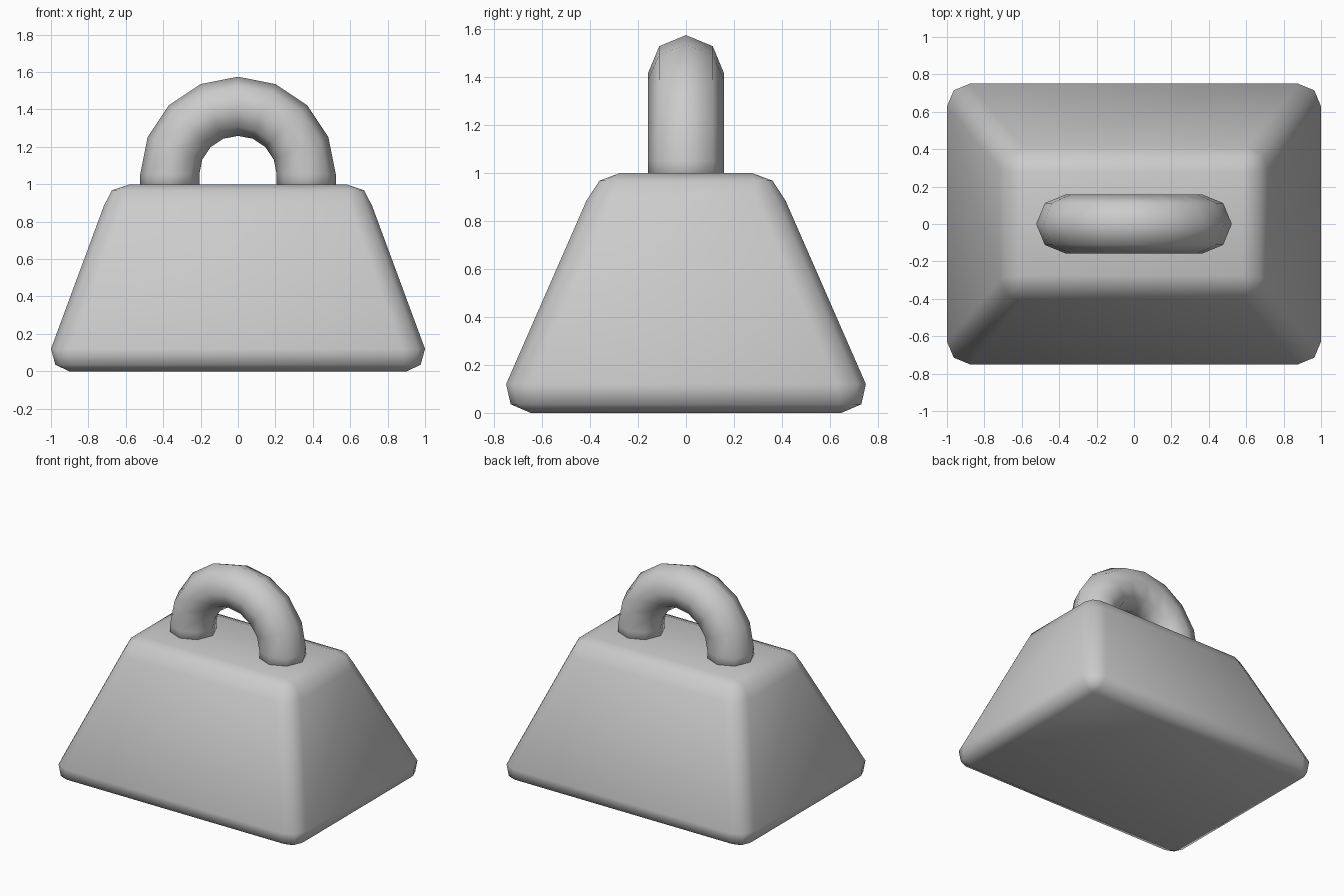
import bpy, bmesh
from math import pi, sin, cos

if "Cube" in bpy.data.objects:
    bpy.data.objects.remove(bpy.data.objects["Cube"])


def loft(name, rings):
    """Skin a stack of equal-length point rings, cap both ends, shade smooth."""
    bm = bmesh.new()
    loops = [[bm.verts.new(p) for p in ring] for ring in rings]
    n = len(loops[0])
    for a, b in zip(loops, loops[1:]):
        for i in range(n):
            j = (i + 1) % n
            bm.faces.new((a[i], a[j], b[j], b[i]))
    bm.faces.new(loops[0])
    bm.faces.new(loops[-1])
    # collapse the points that share a place on square-cornered rings
    bmesh.ops.remove_doubles(bm, verts=bm.verts[:], dist=1e-4)
    bmesh.ops.recalc_face_normals(bm, faces=bm.faces[:])
    for f in bm.faces:
        f.smooth = True
    mesh = bpy.data.meshes.new(name)
    bm.to_mesh(mesh)
    bm.free()
    obj = bpy.data.objects.new(name, mesh)
    bpy.context.collection.objects.link(obj)
    return obj


def rounded_rect(hx, hy, z, r):
    """Rectangle ring with two-segment rounded corners."""
    pts = []
    for k, (sx, sy) in enumerate(((1, 1), (-1, 1), (-1, -1), (1, -1))):
        for s in range(3):
            a = k * pi / 2 + s * pi / 4
            pts.append((sx * (hx - r) + r * cos(a), sy * (hy - r) + r * sin(a), z))
    return pts


# Tapered block with rounded edges: half width, half depth, height, corner radius
loft("weight_body", [rounded_rect(*row) for row in (
    (0.904, 0.648, 0.0, 0.0),
    (0.977, 0.731, 0.036, 0.087),
    (1.0, 0.75, 0.12, 0.122),
    (0.717, 0.415, 0.885, 0.12),
    (0.674, 0.361, 0.968, 0.078),
    (0.578, 0.275, 1.0, 0.0),
)])

# Arched handle: eight-sided tube, half circle plus short legs sunk in the block
MAJOR, MINOR, CENTRE = 0.365, 0.158, 1.052


def tube_ring(angle, drop=0.0):
    ring = []
    for i in range(8):
        t = i * pi / 4
        rad = MAJOR + MINOR * cos(t)
        ring.append((rad * cos(angle), MINOR * sin(t), CENTRE - drop + rad * sin(angle)))
    return ring


arch = [tube_ring(i * pi / 8) for i in range(9)]
loft("carry_handle", [tube_ring(0, 0.1)] + arch + [tube_ring(pi, 0.1)])
